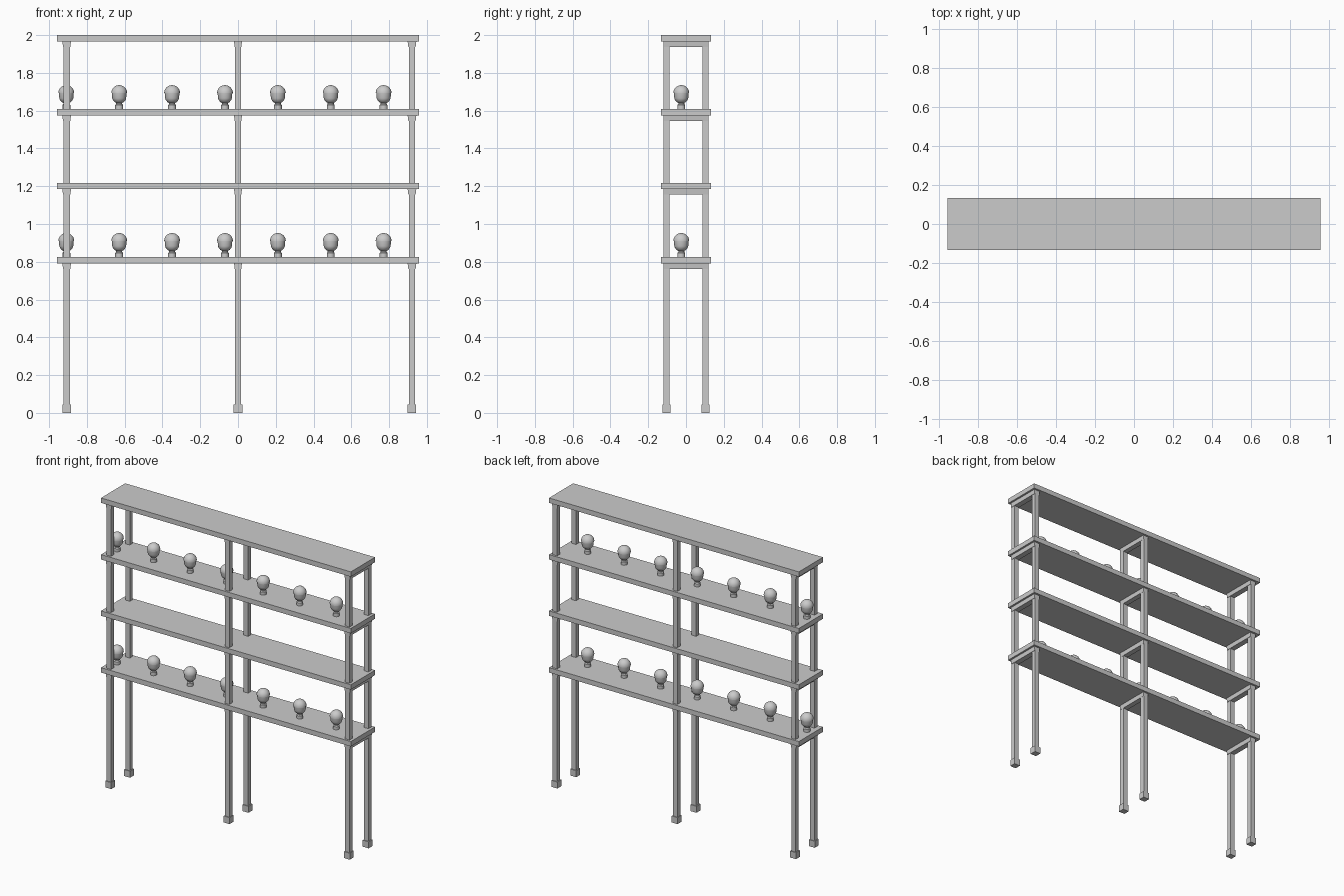
import bpy, bmesh, math

if "Cube" in bpy.data.objects:
    bpy.data.objects.remove(bpy.data.objects["Cube"])

SHELF_TOPS = [2.0, 1.608, 1.218, 0.825]
SHELF_T = 0.034
POST_X = [-0.907, 0.0, 0.921]
POST_Y = [-0.103, 0.103]


def make_object(name, bm):
    bmesh.ops.recalc_face_normals(bm, faces=bm.faces)
    mesh = bpy.data.meshes.new(name)
    bm.to_mesh(mesh)
    bm.free()
    ob = bpy.data.objects.new(name, mesh)
    bpy.context.collection.objects.link(ob)
    return ob


def box(name, center, size, bottom_scale_x=1.0):
    """Box whose lower edge can be narrowed along x."""
    bm = bmesh.new()
    bmesh.ops.create_cube(bm, size=1)
    for v in bm.verts:
        k = bottom_scale_x if v.co.z < 0 else 1.0
        v.co = (center[0] + v.co.x * size[0] * k,
                center[1] + v.co.y * size[1],
                center[2] + v.co.z * size[2])
    return make_object(name, bm)


def lathe(name, profile, location, steps=32):
    bm = bmesh.new()
    rings = []
    for r, z in profile:
        if r == 0:
            rings.append([bm.verts.new((0, 0, z))] * steps)
        else:
            rings.append([bm.verts.new((r * math.cos(2 * math.pi * i / steps),
                                        r * math.sin(2 * math.pi * i / steps), z))
                          for i in range(steps)])
    for a, b in zip(rings, rings[1:]):
        for i in range(steps):
            j = (i + 1) % steps
            bm.faces.new(list(dict.fromkeys((a[i], a[j], b[j], b[i]))))
    ob = make_object(name, bm)
    ob.location = location
    bpy.ops.object.select_all(action='DESELECT')
    ob.select_set(True)
    bpy.context.view_layer.objects.active = ob
    bpy.ops.object.shade_smooth_by_angle(angle=math.radians(35))
    return ob


# shelves
for top in SHELF_TOPS:
    box("shelf", (0, 0, top - SHELF_T / 2), (1.914, 0.265, SHELF_T))

# posts and feet
post_top = SHELF_TOPS[0] - SHELF_T / 2
for x in POST_X:
    for y in POST_Y:
        box("post", (x, y, post_top / 2 + 0.01), (0.034, 0.032, post_top - 0.02))
        box("foot", (x, y, 0.0225), (0.045, 0.043, 0.045))

# cross bars under every shelf
for top in SHELF_TOPS:
    for x in POST_X:
        width = 0.046 if x else 0.042
        box("cross_bar", (x, 0, top - SHELF_T - 0.014), (width, 0.238, 0.03), 0.84)

# round-topped knobs standing in rows on two shelves
profile = [(0, 0), (0.021, 0), (0.021, 0.021), (0.016, 0.027), (0.016, 0.033),
           (0.024, 0.037), (0.033, 0.048), (0.037, 0.058), (0.039, 0.085), (0.042, 0.085)]
for i in range(1, 13):
    a = math.pi / 2 * i / 12
    r = 0.042 * math.cos(a) if i < 12 else 0
    profile.append((r, 0.085 + 0.042 * math.sin(a)))
for top in (SHELF_TOPS[1], SHELF_TOPS[3]):
    for i in range(7):
        lathe("knob", profile, (-0.909 + 0.28 * i, -0.025, top))
